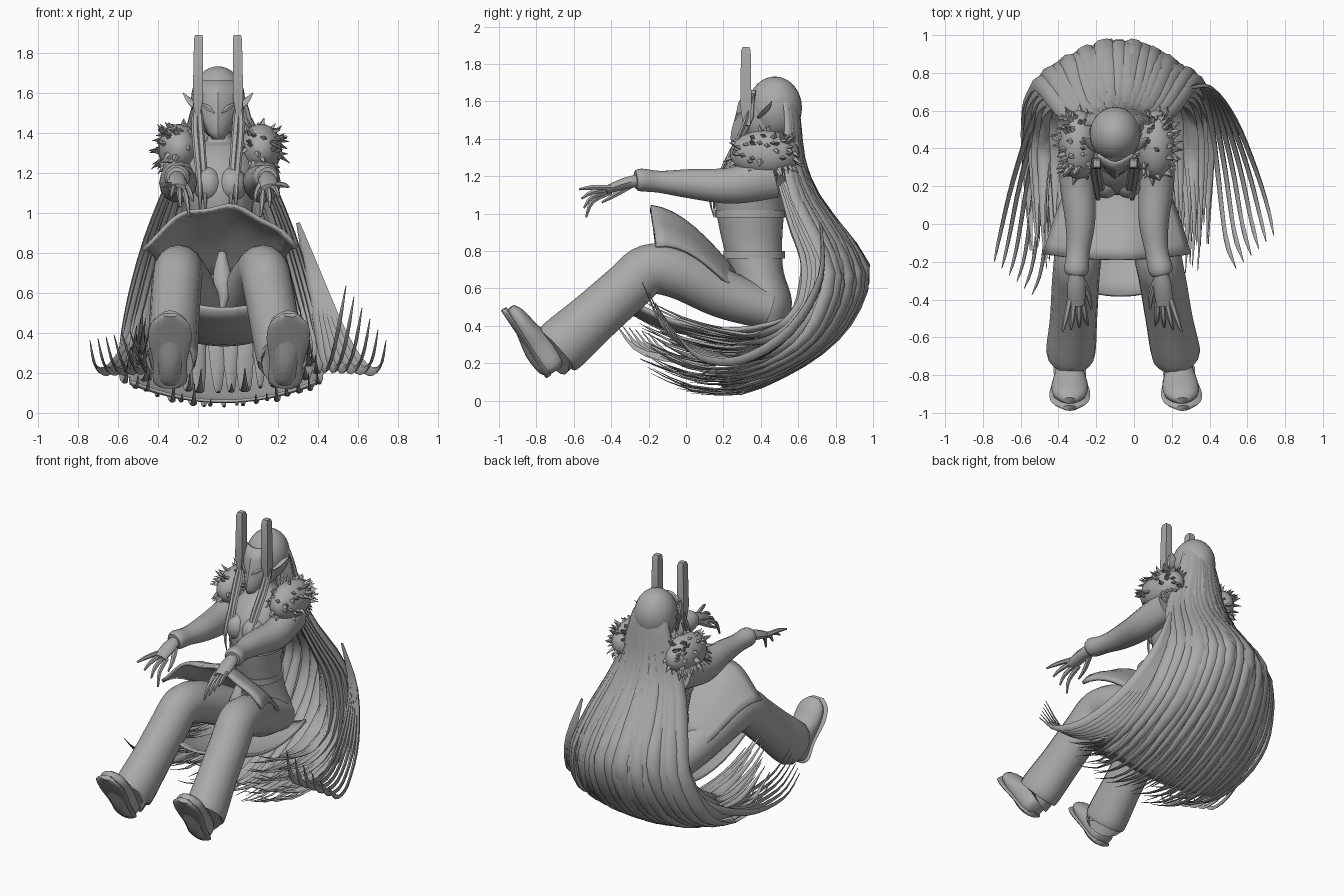
import bpy, bmesh, math, random
from mathutils import Vector

if "Cube" in bpy.data.objects:
    bpy.data.objects.remove(bpy.data.objects["Cube"])

random.seed(4)
R = random.uniform
grey = bpy.data.materials.new("plain_grey")
grey.diffuse_color = (0.4, 0.4, 0.4, 1)
grey.use_nodes = True
grey.node_tree.nodes["Principled BSDF"].inputs["Base Color"].default_value = grey.diffuse_color
CX = -0.09  # body's middle line


def finish(name, bm, angle=45, thick=0):
    bmesh.ops.recalc_face_normals(bm, faces=bm.faces)
    me = bpy.data.meshes.new(name)
    bm.to_mesh(me)
    bm.free()
    ob = bpy.data.objects.new(name, me)
    bpy.context.collection.objects.link(ob)
    me.materials.append(grey)
    if thick:
        m = ob.modifiers.new("thickness", 'SOLIDIFY')
        m.thickness, m.offset = thick, 0
    bpy.ops.object.select_all(action='DESELECT')
    ob.select_set(True)
    bpy.context.view_layer.objects.active = ob
    bpy.ops.object.shade_smooth_by_angle(angle=math.radians(angle))
    return ob


def spline(pts, n):
    """Catmull-Rom through points of any dimension."""
    p = [pts[0]] + list(pts) + [pts[-1]]
    out = []
    for i in range(1, len(p) - 2):
        for k in range(n):
            t = k / n
            out.append([0.5 * (2*b + (c-a)*t + (2*a-5*b+4*c-d)*t*t + (3*b-a-3*c+d)*t**3)
                        for a, b, c, d in zip(p[i-1], p[i], p[i+1], p[i+2])])
    return out + [list(pts[-1])]


def loft(bm, pts, segs=12, n=4, side=(1, 0, 0), box=False):
    """Oval tube through (x, y, z, half width, half height); box gives a square section."""
    P = spline(pts, n)
    rings = []
    for i, p in enumerate(P):
        t = (Vector(P[min(i+1, len(P)-1)][:3]) - Vector(P[max(i-1, 0)][:3])).normalized()
        s = Vector(side)
        s = (s - t * s.dot(t)).normalized()
        u = s.cross(t)
        k, off = (math.sqrt(2), math.pi/4) if box else (1, 0)
        rings.append([bm.verts.new(Vector(p[:3])
                      + s * (max(p[3], .001) * k * math.cos(2*math.pi*j/segs + off))
                      + u * (max(p[4], .001) * k * math.sin(2*math.pi*j/segs + off)))
                      for j in range(segs)])
    for a, b in zip(rings, rings[1:]):
        for j in range(segs):
            bm.faces.new((a[j], a[(j+1) % segs], b[(j+1) % segs], b[j]))
    bm.faces.new(rings[0])
    bm.faces.new(rings[-1])


def ball(bm, c, r, seg=20):
    v = bmesh.ops.create_uvsphere(bm, u_segments=seg, v_segments=seg*2//3, radius=1)['verts']
    for q in v:
        q.co = Vector((c[0]+q.co.x*r[0], c[1]+q.co.y*r[1], c[2]+q.co.z*r[2]))


def sheet(bm, f, nu, nv):
    """Grid surface from f(u in -1..1, v in 0..1)."""
    g = [[bm.verts.new(f(2*i/nu-1, j/nv)) for i in range(nu+1)] for j in range(nv+1)]
    for a, b in zip(g, g[1:]):
        for i in range(nu):
            bm.faces.new((a[i], a[i+1], b[i+1], b[i]))


def limb(pts, s):
    """Places a left-side path; the other side is mirrored and splays out toward the front."""
    if s < 0:
        return pts
    return [(2*CX - p[0] + .08*max(0, (-p[1]-.1)/.7),) + tuple(p[1:]) for p in pts]


# Torso with bust
bm = bmesh.new()
loft(bm, [(CX, .45, .37, .14, .08), (CX, .43, .5, .19, .14), (CX, .39, .66, .16, .135),
          (CX, .36, .82, .14, .155), (CX, .345, 1.0, .16, .18), (CX, .35, 1.13, .18, .19),
          (CX, .42, 1.28, .17, .13), (CX, .44, 1.36, .07, .075), (CX, .43, 1.46, .055, .06)], 20)
for d in (-.06, .06):
    ball(bm, (CX+d, .22, 1.14), (.075, .085, .09))
finish("torso", bm)

bm = bmesh.new()
for z, w, d, y in ((.78, .15, .165, .365), (1.0, .165, .19, .345)):
    loft(bm, [(CX, y, z-.02, w, d), (CX, y, z+.02, w, d)], 24, 1)
finish("belts", bm)

for s, label in ((-1, "left"), (1, "right")):
    # Sleeve and cuff
    bm = bmesh.new()
    loft(bm, limb([(-.29, .47, 1.2, .08, .12), (-.3, .25, 1.15, .095, .1), (-.285, .02, 1.16, .08, .08),
                   (-.295, -.14, 1.17, .062, .06), (-.305, -.24, 1.18, .065, .062),
                   (-.308, -.27, 1.18, .05, .048)], s), 14)
    finish(label + "_sleeve", bm)
    # Hand with spread fingers
    bm = bmesh.new()
    loft(bm, limb([(-.305, -.24, 1.18, .035, .035), (-.305, -.33, 1.16, .048, .032),
                   (-.305, -.43, 1.125, .045, .022)], s), 10)
    for i in range(4):
        x, dx, dz = -.34 + .023*i, -.03 + .017*i, -.01 - .025*i
        loft(bm, limb([(x, -.4, 1.14-.008*i, .015, .015), (x+dx*.7, -.5, 1.15+dz, .014, .014),
                       (x+dx*1.3, -.57+.012*i, 1.15+dz*2, .006, .006)], s), 6, 3)
    loft(bm, limb([(-.275, -.3, 1.15, .02, .02), (-.24, -.38, 1.1, .015, .015),
                   (-.225, -.45, 1.06, .006, .006)], s), 6, 3)
    finish(label + "_hand", bm)
    # Trouser leg
    bm = bmesh.new()
    loft(bm, limb([(-.18, .44, .49, .12, .11), (-.22, .2, .57, .13, .13), (-.28, -.04, .68, .13, .135),
                   (-.3, -.2, .7, .125, .135), (-.31, -.32, .6, .125, .135), (-.32, -.5, .44, .125, .14),
                   (-.335, -.68, .28, .13, .15), (-.335, -.685, .275, .1, .11)], s), 16, 5)
    finish(label + "_trouser_leg", bm)
    # Shoe: flat sole and rounded upper, toes up
    bm = bmesh.new()
    foot = ((0, .05), (.08, .085), (.35, .085), (.65, .108), (.88, .095), (1, .04))
    loft(bm, limb([(-.34, -.735-.24*t, .13+.36*t, w, .017) for t, w in foot], s), 16, 3)
    loft(bm, limb([(-.34, -.7-.235*t, .16+.34*t, w*.9, h) for (t, w), h in
                   zip(foot, (.04, .075, .085, .06, .045, .02))], s), 16, 3)
    finish(label + "_shoe", bm)
    # Fur shoulder with tufts
    bm = bmesh.new()
    c, r = Vector((CX + s*.205, .42, 1.32)), (.105, .185, .125)
    ball(bm, c, r)
    for i in range(110):
        d = Vector((R(-1, 1), R(-1, 1), R(-1, 1))).normalized()
        p = c + Vector((d.x*r[0], d.y*r[1], d.z*r[2]))
        q = p + d*R(.025, .045) + Vector((s*.008, 0, R(-.025, .01)))
        sd = d.cross(Vector((.3, .2, 1)))
        loft(bm, [(*(p-d*.02), .022, .014), (*p, .018, .012), (*q, .001, .001)], 4, 1, sd)
    finish(label + "_fur_shoulder", bm, 30)

# Head, pointed ears and hair cap
bm = bmesh.new()
ball(bm, (-.1, .42, 1.52), (.105, .125, .15))
for s in (-1, 1):
    loft(bm, [(-.1+s*.09, .4, 1.52, .012, .03), (-.1+s*.135, .43, 1.555, .01, .025),
              (-.1+s*.175, .46, 1.6, .002, .002)], 8, 3, (0, .3, -1))
finish("head", bm)
bm = bmesh.new()
ball(bm, (-.1, .475, 1.565), (.135, .145, .168), 28)
finish("hair_cap", bm)

# Pointed mask with tall upright horns and slanted eye plates
rows = [(1.66, .09, .325, .37), (1.59, .115, .285, .36), (1.52, .112, .27, .36),
        (1.45, .075, .25, .33), (1.4, .047, .243, .3), (1.37, .025, .255, .29)]
bm = bmesh.new()


def mask(u, v):
    z, w, yf, ye = rows[round(v*5)]
    return (-.1+u*w, yf+(ye-yf)*abs(u)**1.5, z)


sheet(bm, mask, 6, 5)
finish("mask", bm, 25, .012)
bm = bmesh.new()
for s in (-1, 1):
    loft(bm, [(-.1+s*.02, .262, 1.5, .004, .004), (-.1+s*.05, .275, 1.525, .004, .014),
              (-.1+s*.09, .315, 1.55, .004, .004)], 4, 1, (0, -1, 0))
finish("eye_plates", bm, 25)
bm = bmesh.new()
for s in (-1, 1):
    loft(bm, [(-.1+s*.105, .325, 1.47, .012, .02), (-.1+s*.1, .32, 1.58, .026, .03),
              (-.1+s*.097, .32, 1.87, .023, .026), (-.1+s*.097, .32, 1.89, .018, .018)],
         4, 1, box=True)
finish("horns", bm, 25)

# Coat: front flap over the thighs, tail under them, hanging sash
bm = bmesh.new()
sheet(bm, lambda u, v: (CX + u*(.19+.195*v**.6), .27-.46*v+.03*u*u*v,
                        .68+.35*math.sin(v*1.5) - abs(u)**2.2*(.1+.11*v)
                        + .012*math.sin(u*9)*v), 20, 8)
finish("coat_front_flap", bm, 50, .02)
bm = bmesh.new()
sheet(bm, lambda u, v: (CX+.02 + u*.22, .5-.88*v+.04*u*u,
                        .4-.32*v+.44*v*v+.04*u*u), 12, 10)
finish("coat_tail", bm, 50, .02)
bm = bmesh.new()
loft(bm, [(-.08, .14, .8, .02, .02), (-.08, .08, .68, .045, .025), (-.07, .05, .6, .03, .02),
          (-.08, .04, .5, .008, .008)], 8)
finish("sash", bm)

# Hair profiles from crown to tip: y, z, half width, drop in y and rise in z at the sides
outer = [(.53, 1.71, .06, .02, -.05), (.6, 1.58, .125, .06, -.02), (.61, 1.4, .16, .06, 0),
         (.64, 1.18, .24, .1, 0), (.79, .97, .33, .15, 0), (.97, .72, .41, .2, 0),
         (.92, .5, .46, .2, 0), (.79, .31, .49, .16, .02), (.57, .15, .5, .1, .06),
         (.29, .035, .49, .06, .1), (.02, .04, .48, .05, .13), (-.22, .14, .47, .02, .18)]
inner = [(.53, 1.68, .06, .02, -.05), (.57, 1.56, .12, .06, -.02), (.58, 1.4, .14, .08, 0),
         (.6, 1.15, .2, .1, 0), (.68, .95, .27, .12, 0), (.79, .72, .33, .14, 0),
         (.74, .5, .38, .12, 0), (.62, .4, .4, .1, 0), (.42, .32, .41, .04, .03),
         (.2, .3, .42, 0, .07), (-.05, .34, .42, 0, .11), (-.33, .42, .4, 0, .18)]


def hair(a, L, t):
    i = min(int(t), 10)
    o, n = ([p+(q-p)*(t-i) for p, q in zip(c[i], c[i+1])] for c in (outer, inner))
    y, z, w, dy, dz = [p+(q-p)*L for p, q in zip(o, n)]
    return (CX+.02*(t/11) + a*w, y-dy*a*a, z+dz*a*a)


bm = bmesh.new()
sheet(bm, lambda u, v: hair(u*.96, .08, v*9.3), 24, 36)
finish("hair_back_sheet", bm, 60, .015)

# Overlapping locks in layers; the deeper layers only wrap the sides
bm = bmesh.new()
for L, count, lo, start in ((0, 19, 0, 0), (.25, 14, 0, 3), (.5, 16, .5, 3), (.75, 14, .55, 3), (1, 12, .6, 3)):
    for k in range(count):
        a = -1 + 2*k/(count-1)
        if lo:
            a = math.copysign(lo + (1-lo)*abs(a), a)
        a += R(-.03, .03)
        end, wide, LL = R(9.6, 11), R(.036, .05), L + R(-.03, .03)
        pts = []
        for i in range(13):
            f = i/12
            x, y, z = hair(a, LL, start+(end-start)*f)
            taper = min(1, .35+1.6*f) * min(1, (1-f)*2.4+.04)
            pts.append((x, y, z, wide*taper, .02*taper))
        loft(bm, pts, 6, 2, (math.cos(a*1.1), -math.sin(a*1.1), 0))
finish("hair_locks", bm, 50)

# Loose locks flung wide to both sides
bm = bmesh.new()
for s in (-1, 1):
    for k in range(6):
        e, dy = .05*k, (-.14 if s < 0 else 0)
        rise = .055*k if s > 0 else .01*k
        loft(bm, [(s*.3, .72, .95, .01, .006), (s*(.41-e*.2), .72, .66, .025, .01),
                  (s*(.53-e*.5), .56, .38, .03, .012), (s*(.64-e*.8), .3+dy*.5, .22, .026, .01),
                  (s*(.71-e*.9), .08-e*.6+dy, .23+rise*.4, .018, .007),
                  (s*(.74-e*.8), -.06-e*.7+dy, .36+rise, .002, .002)],
             6, 4, (.4, -.3*s, s*.8))
finish("loose_locks", bm, 50)

# Thin locks framing the face
bm = bmesh.new()
for s in (-1, 1):
    for e in (0, .025):
        loft(bm, [(-.1+s*.1, .36, 1.64, .012, .01), (-.1+s*(.115-e), .3, 1.45, .018, .012),
                  (-.1+s*(.1-e), .2, 1.25, .018, .012), (-.1+s*(.09-e), .13+e, 1.1, .012, .008),
                  (-.1+s*(.09-e), .15, .98, .002, .002)], 6)
finish("face_locks", bm)
